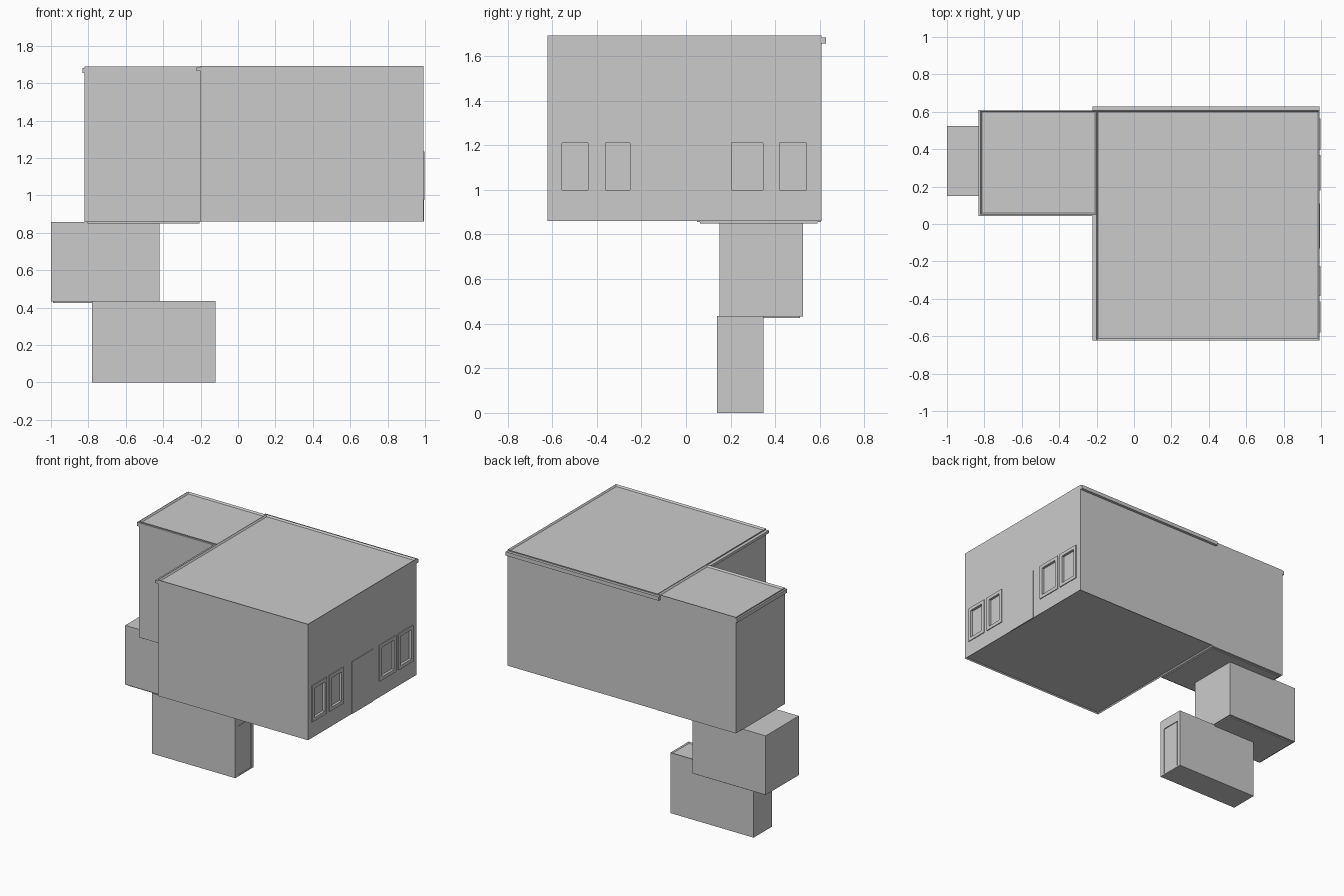
import bpy, bmesh

if "Cube" in bpy.data.objects:
    bpy.data.objects.remove(bpy.data.objects["Cube"])


def box(name, x0, x1, y0, y1, z0, z1, rim=0.0, top=0.0, bottom=0.0):
    """Box whose roof and underside can be sunk inside a thin rim."""
    bm = bmesh.new()
    bmesh.ops.create_cube(bm, size=1)
    for v in bm.verts:
        v.co = (x0 if v.co.x < 0 else x1,
                y0 if v.co.y < 0 else y1,
                z0 if v.co.z < 0 else z1)
    bm.normal_update()
    for sign, depth in ((1, top), (-1, bottom)):
        if depth:
            face = [f for f in bm.faces if f.normal.z * sign > 0.9][:1]
            bmesh.ops.inset_region(bm, faces=face, thickness=rim)
            bmesh.ops.translate(bm, verts=face[0].verts, vec=(0, 0, -sign * depth))
    mesh = bpy.data.meshes.new(name)
    bm.to_mesh(mesh)
    bm.free()
    obj = bpy.data.objects.new(name, mesh)
    bpy.context.collection.objects.link(obj)
    return obj


def cut(target, x0, x1, y0, y1, z0, z1):
    """Subtract a hidden box from a part."""
    cutter = box(target.name + "_cutter", x0, x1, y0, y1, z0, z1)
    cutter.hide_render = True
    cutter.hide_set(True)
    mod = target.modifiers.new("recess", 'BOOLEAN')
    mod.object = cutter
    mod.solver = 'EXACT'


# Main hall and side wing, with low roof parapets
WALL = 0.991
hall = box("main_hall", -0.2, WALL, -0.622, 0.608, 0.86, 1.692, 0.012, 0.012, 0.008)
wing = box("side_wing", -0.82, -0.2, 0.05, 0.606, 0.857, 1.69, 0.012, 0.012)
box("wing_floor", -0.805, -0.205, 0.062, 0.59, 0.85, 0.86)

# Cornices along the roof edges
box("hall_back_cornice", -0.222, WALL, 0.608, 0.628, 1.657, 1.684)
box("hall_left_cornice_front", -0.222, -0.2, -0.622, 0.05, 1.665, 1.684)
box("hall_left_cornice_back", -0.222, -0.2, 0.606, 0.628, 1.657, 1.684)
box("wing_left_cornice", -0.832, -0.82, 0.045, 0.61, 1.655, 1.682)
box("wing_front_cornice", -0.832, -0.2, 0.044, 0.05, 1.655, 1.682)

# Windows on the right wall: raised frame around a sunken pane
Z0, Z1, BORDER = 0.975, 1.235, 0.025
for i, (a, b) in enumerate([(-0.58, -0.415), (-0.385, -0.225),
                            (0.18, 0.37), (0.395, 0.565)]):
    cut(hall, WALL - 0.012, WALL + 0.02, a + BORDER, b - BORDER, Z0 + BORDER, Z1 - BORDER)
    frame = box(f"window_frame_{i + 1}", WALL - 0.01, WALL + 0.006, a, b, Z0, Z1)
    cut(frame, WALL - 0.03, WALL + 0.03, a + BORDER, b - BORDER, Z0 + BORDER, Z1 - BORDER)

# Main door panel
box("main_door", WALL - 0.005, WALL + 0.004, -0.13, 0.11, 0.86, 1.235)

# Middle storey with its floor slab
box("middle_room", -1.0, -0.42, 0.15, 0.525, 0.433, 0.857)
box("middle_floor", -0.988, -0.43, 0.16, 0.512, 0.425, 0.436)

# Lowest storey with a sunken roof and a shallow doorway
lower = box("lower_room", -0.78, -0.12, 0.14, 0.347, 0.0, 0.434, 0.01, 0.008)
cut(lower, -0.126, -0.1, 0.175, 0.32, 0.01, 0.362)
box("lower_door", -0.13, -0.122, 0.18, 0.315, 0.01, 0.357)
